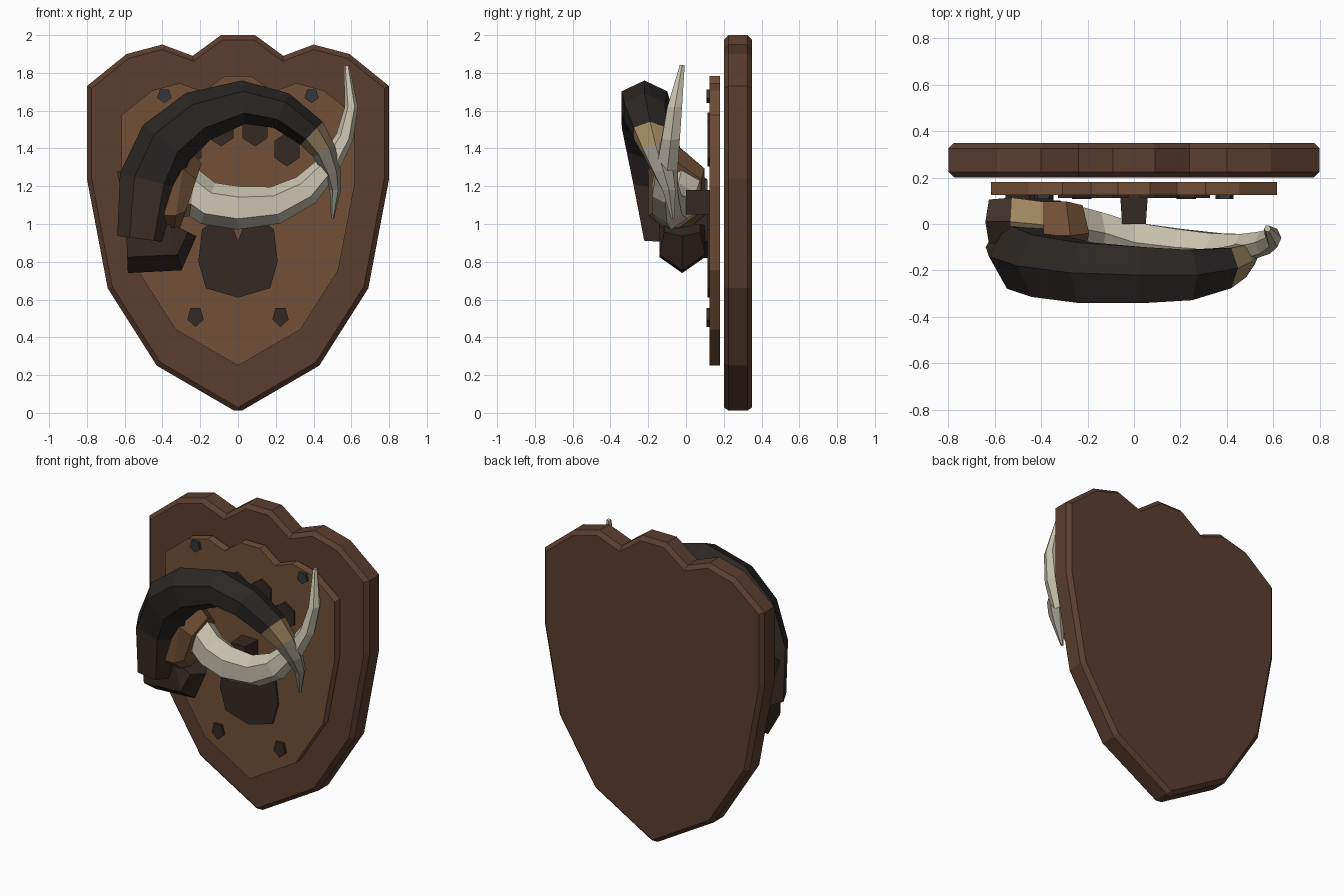
import bpy, bmesh, math
from mathutils import Vector

if "Cube" in bpy.data.objects:
    bpy.data.objects.remove(bpy.data.objects["Cube"])

def mat(name, c):
    m = bpy.data.materials.new(name)
    m.diffuse_color = (*c, 1)
    m.use_nodes = True
    m.node_tree.nodes["Principled BSDF"].inputs["Base Color"].default_value = m.diffuse_color
    return m

BOARD = mat("board_wood", (0.105, 0.047, 0.028))
PANEL = mat("panel_wood", (0.17, 0.08, 0.038))
BLACK = mat("black_horn", (0.024, 0.02, 0.018))
DARK = mat("dark_leather", (0.036, 0.022, 0.017))
ROOT = mat("horn_root", (0.05, 0.03, 0.022))
TAN = mat("tan_bone", (0.36, 0.25, 0.12))
BONE = mat("ivory", (0.58, 0.54, 0.42))
GREY = mat("grey_bone", (0.32, 0.30, 0.25))
IRON = mat("iron", (0.035, 0.037, 0.042))

def finish(name, bm, mats):
    bmesh.ops.recalc_face_normals(bm, faces=bm.faces)
    me = bpy.data.meshes.new(name)
    bm.to_mesh(me)
    bm.free()
    for m in mats:
        me.materials.append(m)
    ob = bpy.data.objects.new(name, me)
    bpy.context.collection.objects.link(ob)
    return ob

def slab(name, pts, y0, y1, m, bevel=0):
    """Extrude an x/z outline from y0 to y1."""
    bm = bmesh.new()
    f = bm.faces.new([bm.verts.new((x, y0, z)) for x, z in pts])
    ext = bmesh.ops.extrude_face_region(bm, geom=[f])
    for v in ext["geom"]:
        if isinstance(v, bmesh.types.BMVert):
            v.co.y = y1
    ob = finish(name, bm, [m])
    if bevel:
        b = ob.modifiers.new("bevel", "BEVEL")
        b.width, b.segments = bevel, 1
        b.limit_method, b.angle_limit = "ANGLE", math.radians(60)
    return ob

def mirrored(half):
    """Complete an outline given for x >= 0; points on the axis stay single."""
    return half + [(-x, z) for x, z in reversed(half) if x > 0]

def ngon(cx, cz, rx, rz, n):
    return [(cx + rx * math.sin(2 * math.pi * i / n), cz - rz * math.cos(2 * math.pi * i / n)) for i in range(n)]

def horn(name, rings, mats, bands, sides=6):
    """Sweep a section along (x, y, z, in-plane radius, depth radius) stations."""
    bm = bmesh.new()
    loops = []
    for i, (x, y, z, r, d) in enumerate(rings):
        a, b = rings[max(i - 1, 0)], rings[min(i + 1, len(rings) - 1)]
        t = Vector((b[0] - a[0], 0, b[2] - a[2])).normalized()
        side = Vector((-t.z, 0, t.x))
        loops.append([bm.verts.new(Vector((x, y, z)) + side * r * math.cos(k * math.tau / sides)
                      + Vector((0, d * math.sin(k * math.tau / sides), 0))) for k in range(sides)])
    for i in range(len(loops) - 1):
        for k in range(sides):
            j = (k + 1) % sides
            f = bm.faces.new((loops[i][k], loops[i][j], loops[i + 1][j], loops[i + 1][k]))
            f.material_index = bands[i]
    bm.faces.new(loops[0]).material_index = bands[0]
    bm.faces.new(loops[-1]).material_index = bands[-1]
    return finish(name, bm, mats)

# Shield board and smaller raised panel of the same outline
shield = mirrored([(0, 0), (0.43, 0.25), (0.69, 0.66), (0.80, 1.24), (0.80, 1.73),
                   (0.59, 1.90), (0.40, 1.95), (0.24, 1.89), (0.09, 2.0)])
slab("shield_board", shield, 0.20, 0.35, BOARD, 0.025)
slab("inner_panel", [(x * 0.77, 0.25 + z * 0.767) for x, z in shield], 0.125, 0.18, PANEL)

# Iron studs
for s in (-1, 1):
    slab("upper_stud", ngon(s * 0.39, 1.68, 0.04, 0.04, 5), 0.108, 0.13, IRON)
    slab("lower_stud", ngon(s * 0.225, 0.51, 0.045, 0.055, 5), 0.108, 0.13, DARK)

# Paw emblem: pad and four toes
slab("paw_pad", mirrored([(0, 0.61), (0.17, 0.66), (0.21, 0.80), (0.19, 0.97),
                          (0.10, 1.05), (0.03, 0.99), (0, 0.91)]), 0.113, 0.13, DARK)
for s in (-1, 1):
    slab("paw_inner_toe", ngon(s * 0.09, 1.50, 0.077, 0.09, 6), 0.113, 0.13, DARK)
    slab("paw_outer_toe", ngon(s * 0.26, 1.395, 0.077, 0.09, 6), 0.113, 0.13, DARK)

# Centre peg holding the horns, tapering forward
peg = slab("support_peg", [(-0.06, 1.05), (0.06, 1.05), (0.06, 1.18), (-0.06, 1.18)], 0.0, 0.13, DARK)
for v in peg.data.vertices:
    if v.co.y < 0.05:
        v.co.x *= 0.85

# Dark curved horn with pale tip
horn("dark_horn", [
    (-0.51, -0.10, 0.92, 0.13, 0.14), (-0.47, -0.14, 1.23, 0.16, 0.16),
    (-0.38, -0.18, 1.43, 0.155, 0.155), (-0.21, -0.21, 1.57, 0.14, 0.15),
    (0.03, -0.22, 1.645, 0.115, 0.14), (0.23, -0.22, 1.60, 0.10, 0.125),
    (0.39, -0.19, 1.48, 0.085, 0.10), (0.455, -0.16, 1.385, 0.065, 0.08),
    (0.50, -0.12, 1.27, 0.045, 0.06), (0.515, -0.09, 1.18, 0.03, 0.04),
    (0.50, -0.07, 1.03, 0.008, 0.01)],
    [ROOT, BLACK, TAN, GREY], [0, 1, 1, 1, 1, 1, 2, 3, 3, 3])

# Pale horn sweeping low and up to the right
horn("pale_horn", [
    (-0.61, 0.01, 1.14, 0.14, 0.11), (-0.52, 0.01, 1.16, 0.15, 0.12),
    (-0.24, -0.02, 1.17, 0.13, 0.11), (-0.16, -0.04, 1.11, 0.115, 0.105),
    (0, -0.08, 1.085, 0.115, 0.10), (0.20, -0.10, 1.10, 0.10, 0.09),
    (0.36, -0.11, 1.18, 0.085, 0.08), (0.48, -0.10, 1.31, 0.062, 0.065),
    (0.565, -0.08, 1.46, 0.047, 0.055), (0.60, -0.06, 1.62, 0.035, 0.045),
    (0.575, -0.02, 1.84, 0.015, 0.015)],
    [ROOT, TAN, BONE], [0, 1, 2, 2, 2, 2, 2, 2, 2, 2])

# Root collar of the pale horn and dark socket of the black one
horn("horn_collar", [(-0.39, -0.05, 1.17, 0.25, 0.17), (-0.31, -0.05, 1.17, 0.25, 0.17),
                     (-0.25, -0.04, 1.15, 0.18, 0.14)], [PANEL], [0, 0])
horn("horn_socket", [(-0.59, -0.02, 0.91, 0.17, 0.14), (-0.34, -0.02, 0.92, 0.17, 0.14),
                     (-0.31, -0.02, 0.98, 0.10, 0.11)], [DARK], [0, 0])
# Bracket joining the roots to the panel
slab("root_bracket", ngon(-0.45, 1.0, 0.12, 0.18, 6), 0.03, 0.13, DARK)
